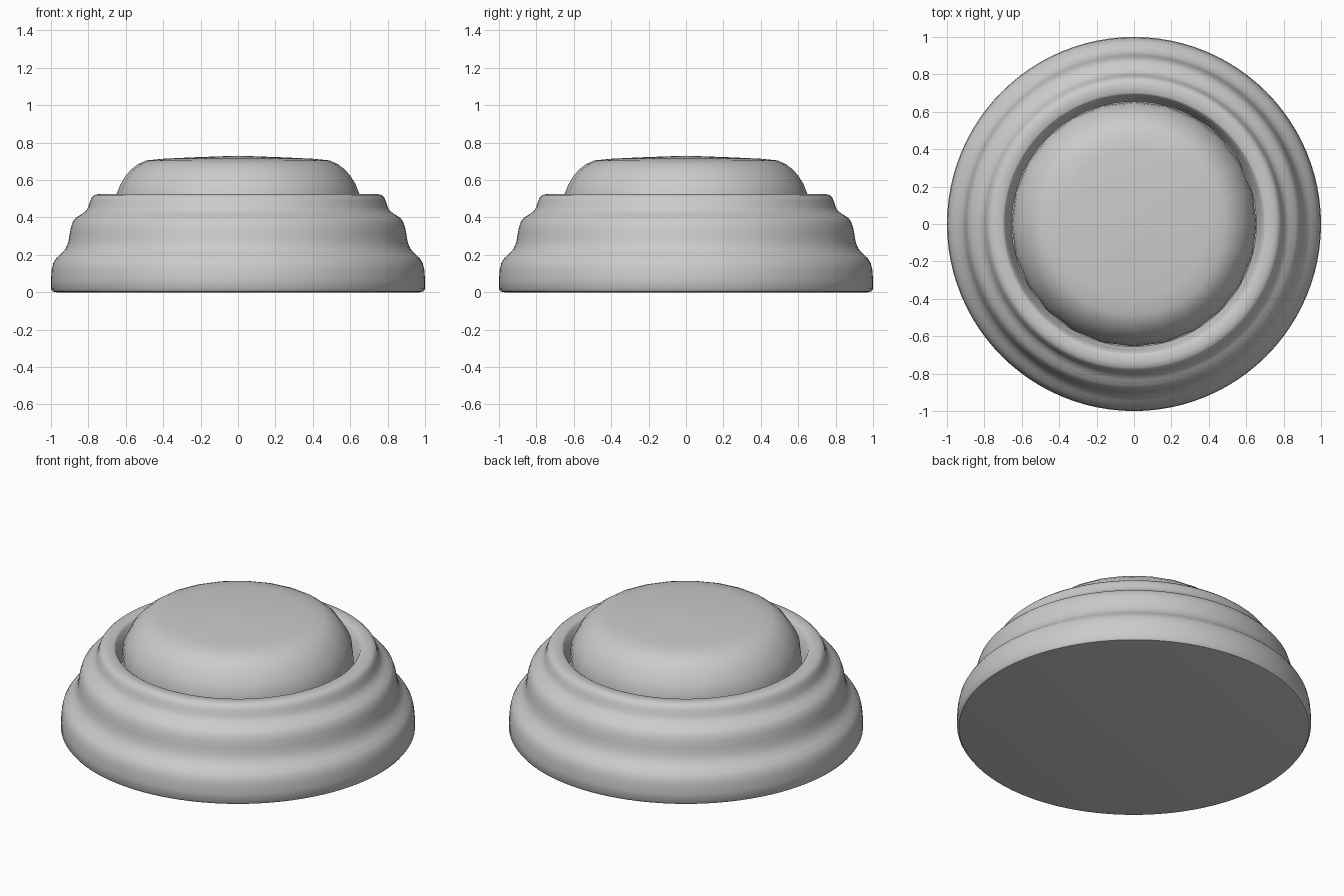
import bpy, bmesh, math

if "Cube" in bpy.data.objects:
    bpy.data.objects.remove(bpy.data.objects["Cube"])


def lathe(name, profile, sides, angle):
    """Spin a (radius, z) profile around z; points on the axis become poles."""
    bm = bmesh.new()
    rings = []
    for r, z in profile:
        if r == 0:
            rings.append([bm.verts.new((0, 0, z))] * sides)
        else:
            rings.append([bm.verts.new((r * math.cos(2 * math.pi * i / sides),
                                        r * math.sin(2 * math.pi * i / sides), z))
                          for i in range(sides)])
    for a, b in zip(rings, rings[1:]):
        for i in range(sides):
            j = (i + 1) % sides
            quad = list(dict.fromkeys((a[i], a[j], b[j], b[i])))
            bm.faces.new(quad)
    bmesh.ops.recalc_face_normals(bm, faces=bm.faces)
    mesh = bpy.data.meshes.new(name)
    bm.to_mesh(mesh)
    bm.free()
    obj = bpy.data.objects.new(name, mesh)
    bpy.context.collection.objects.link(obj)
    bpy.ops.object.select_all(action='DESELECT')
    obj.select_set(True)
    bpy.context.view_layer.objects.active = obj
    bpy.ops.object.shade_smooth_by_angle(angle=math.radians(angle))
    return obj


# Stepped base housing with a sloped socket for the button
lathe("base_housing", [
    (0, 0), (0.97, 0), (0.99, 0.004), (1.0, 0.018), (1.0, 0.07), (0.996, 0.12),
    (0.988, 0.155), (0.972, 0.182), (0.945, 0.207), (0.922, 0.232),
    (0.908, 0.265), (0.901, 0.305), (0.894, 0.345), (0.883, 0.378),
    (0.865, 0.400), (0.835, 0.418), (0.812, 0.435), (0.80, 0.457),
    (0.791, 0.485), (0.782, 0.507), (0.768, 0.520), (0.745, 0.525),
    (0.702, 0.525), (0.692, 0.518), (0.675, 0.46), (0.655, 0.41), (0, 0.41)],
    96, 40)

# Domed push button
lathe("push_button", [
    (0, 0.40), (0.655, 0.40), (0.655, 0.48), (0.648, 0.53), (0.63, 0.575), (0.603, 0.62),
    (0.573, 0.655), (0.535, 0.685), (0.49, 0.705), (0.40, 0.714), (0.25, 0.721),
    (0.12, 0.726), (0, 0.73)],
    24, 40)
